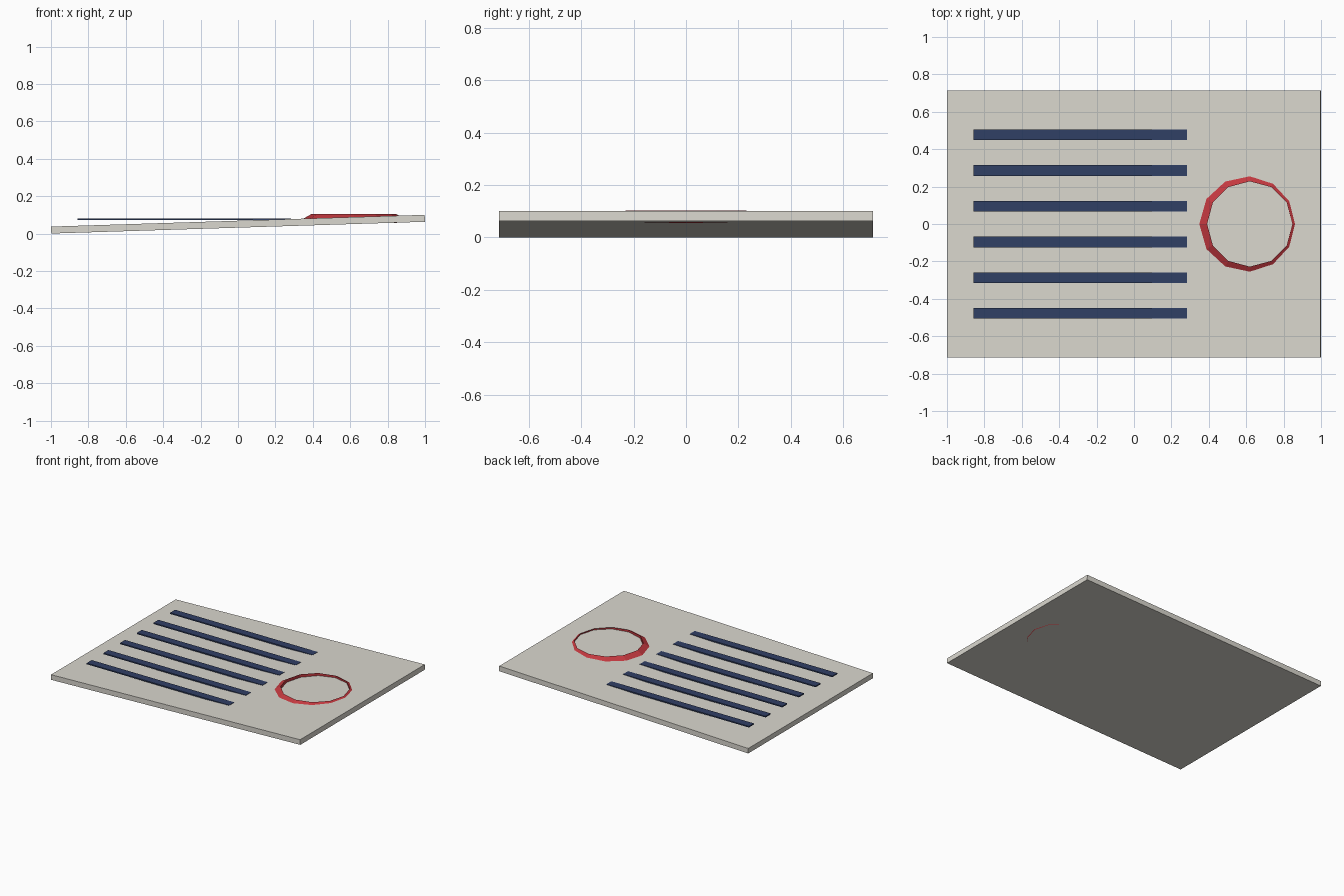
import bpy, bmesh
from math import sin, cos, pi, radians

if "Cube" in bpy.data.objects:
    bpy.data.objects.remove(bpy.data.objects["Cube"])


def material(name, rgb):
    m = bpy.data.materials.new(name)
    m.diffuse_color = (*rgb, 1)
    m.use_nodes = True
    m.node_tree.nodes["Principled BSDF"].inputs["Base Color"].default_value = m.diffuse_color
    return m


def box(name, size, loc, mat, tilt=0):
    bpy.ops.mesh.primitive_cube_add(size=1, location=loc, rotation=(0, tilt, 0))
    ob = bpy.context.object
    ob.name = name
    ob.scale = size
    ob.data.materials.append(mat)
    return ob


paper = material("paper", (0.70, 0.68, 0.62))
ink = material("ink", (0.03, 0.05, 0.13))
red = material("red", (0.55, 0.04, 0.05))

# Slightly tilted sheet resting on its left edge
box("sheet", (1.9985, 1.428, 0.037), (0, 0, 0.050), paper, -radians(1.8))

# Level writing lines
for i in range(6):
    box(f"text_line_{i + 1}", (1.143, 0.057, 0.0085),
        (-0.287, 0.477 - i * 0.191, 0.0753), ink)

# Round stamp: 12-sided ring with a triangular cross-section
R, r, N = 0.242, 0.0277, 12
bm = bmesh.new()
rings = []
for i in range(N):
    a = 2 * pi * i / N
    ring = []
    for k in range(3):
        b = 2 * pi * k / 3
        d = R + r * cos(b)
        ring.append(bm.verts.new((d * cos(a), d * sin(a), r * sin(b))))
    rings.append(ring)
for i in range(N):
    p, q = rings[i], rings[(i + 1) % N]
    for k in range(3):
        n = (k + 1) % 3
        bm.faces.new((p[k], q[k], q[n], p[n]))
bmesh.ops.recalc_face_normals(bm, faces=bm.faces)
mesh = bpy.data.meshes.new("stamp_ring")
bm.to_mesh(mesh)
bm.free()
mesh.materials.append(red)
stamp = bpy.data.objects.new("stamp_ring", mesh)
stamp.location = (0.619, 0, 0.0795)
bpy.context.collection.objects.link(stamp)
